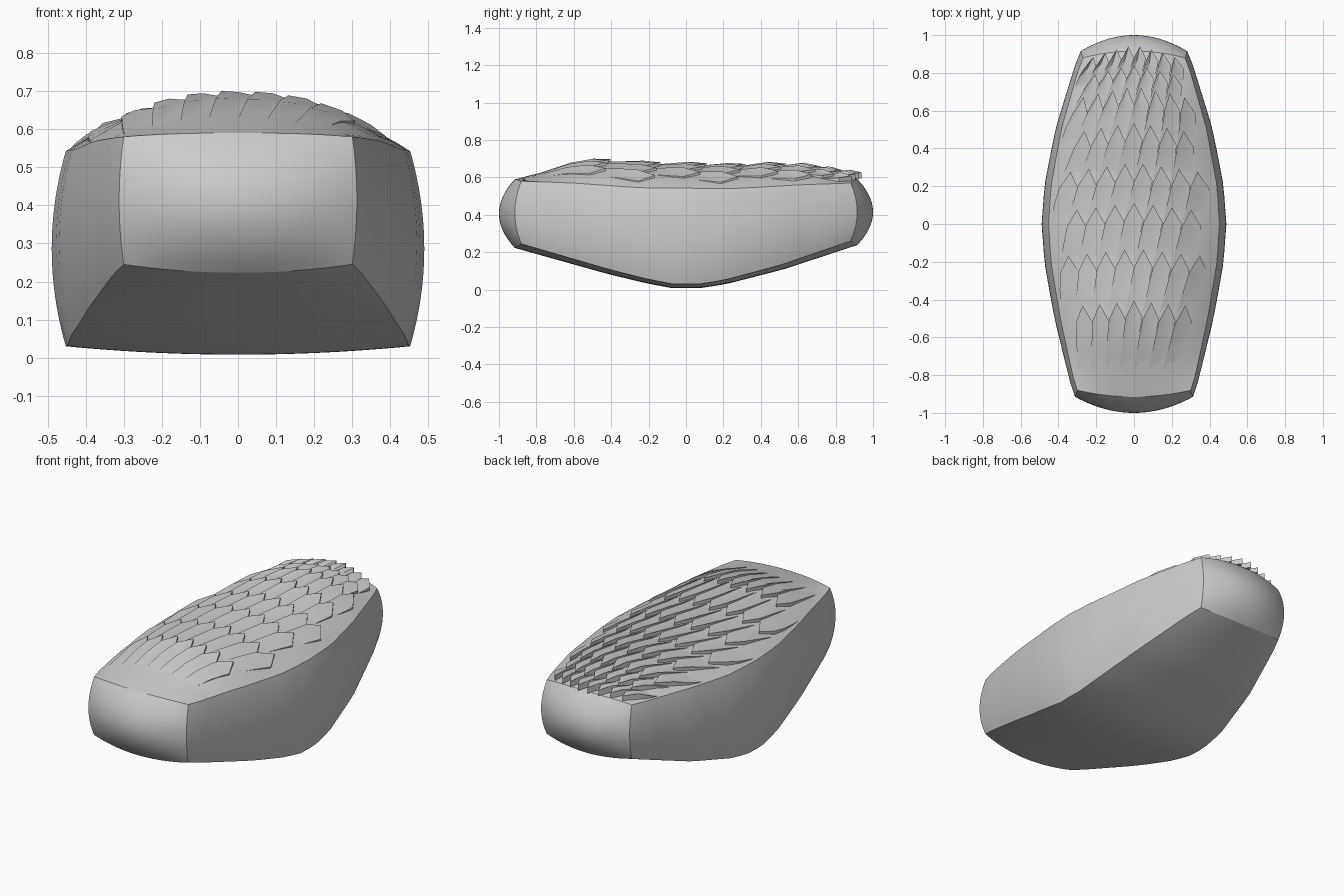
import bpy, bmesh, math
from mathutils import Vector

if "Cube" in bpy.data.objects:
    bpy.data.objects.remove(bpy.data.objects["Cube"])


def lerp_table(table, y):
    if y <= table[0][0]:
        return table[0][1]
    for (y0, v0), (y1, v1) in zip(table, table[1:]):
        if y <= y1:
            return v0 + (v1 - v0) * (y - y0) / (y1 - y0)
    return table[-1][1]


# Profiles along the length (y, value)
WIDTH = [(-.88, .30), (-.8, .325), (-.5, .39), (-.2, .44), (0, .452),
         (.2, .44), (.5, .385), (.8, .30), (.88, .27)]
TOP = [(-.88, .58), (-.6, .57), (-.25, .545), (.25, .54), (.6, .56), (.88, .57)]
BOTTOM = [(-.88, .245), (-.4, .105), (-.2, .055), (-.07, .03), (.07, .03),
          (.2, .05), (.5, .13), (.88, .26)]
CROWN = [(-.88, .01), (-.6, .095), (-.42, .125), (0, .118), (.4, .11),
         (.65, .085), (.88, .022)]
BULGE = [(-.88, .012), (-.4, .03), (0, .037), (.4, .03), (.88, .012)]


def shape(a, c, b):
    """Map a point of the unit cube (a across, c along, b up) onto the body."""
    y0 = c * .88
    ka, kb = max(0, 1 - a * a), max(0, 1 - b * b)
    x = a * (lerp_table(WIDTH, y0) + lerp_table(BULGE, y0) * kb)
    y = c * (.88 + .035 * ka + .035 * kb + .05 * ka * kb)
    zt, zb = lerp_table(TOP, y0), lerp_table(BOTTOM, y0)
    zt += lerp_table(CROWN, y0) * max(0, 1 - abs(a) ** 2.5)
    zb -= .022 * ka
    return Vector((x, y, zb + (zt - zb) * (b + 1) / 2))


def add_object(name, bm, angle):
    bmesh.ops.recalc_face_normals(bm, faces=bm.faces)
    mesh = bpy.data.meshes.new(name)
    bm.to_mesh(mesh)
    bm.free()
    obj = bpy.data.objects.new(name, mesh)
    bpy.context.collection.objects.link(obj)
    bpy.ops.object.select_all(action='DESELECT')
    obj.select_set(True)
    bpy.context.view_layer.objects.active = obj
    bpy.ops.object.shade_smooth_by_angle(angle=math.radians(angle))
    return obj


# Body: bulging tapered block from a subdivided cube
bm = bmesh.new()
bmesh.ops.create_cube(bm, size=2)
bmesh.ops.subdivide_edges(bm, edges=bm.edges[:], cuts=23, use_grid_fill=True)
for v in bm.verts:
    v.co = shape(*v.co)
add_object("body", bm, 28)


def add_scale(bm, a0, half, tip, length, shear, lift):
    """One pointed plate, buried at the root and raised at the tip."""
    shoulder = .09 if length > .25 else .06
    grid = []
    for t in (0, .33, .67, 1):
        row = []
        for s in (-1, 0, 1):
            end = tip - (shoulder if s else 0)
            c = tip - length + (end - tip + length) * t
            a = a0 + s * half - shear * (1 - t)
            a = max(-.97, min(.97, a))
            h = -.006 + (lift + .006) * t
            h -= .006 * t * s
            p = shape(a, c / .905, 1)
            row.append((p + Vector((0, 0, h)), p + Vector((0, 0, min(h, 0) - .012 + .4 * lift * t))))
        grid.append(row)
    top = [[bm.verts.new(p[0]) for p in r] for r in grid]
    low = [[bm.verts.new(p[1]) for p in r] for r in grid]
    for i in range(3):
        for j in range(2):
            for g in (top, low):
                bm.faces.new((g[i][j], g[i][j + 1], g[i + 1][j + 1], g[i + 1][j]))
        for j in (0, 2):
            bm.faces.new((top[i][j], top[i + 1][j], low[i + 1][j], low[i][j]))
    for i in (0, 3):
        for j in range(2):
            bm.faces.new((top[i][j], top[i][j + 1], low[i][j + 1], low[i][j]))


# Top scales: staggered overlapping rows, tips toward the back
bm = bmesh.new()
rows = [(-.4, .42, .018), (-.13, .38, .018), (.11, .36, .018), (.32, .33, .018),
        (.53, .32, .020), (.72, .30, .024), (.83, .2, .028), (.935, .18, .036)]
for i, (tip, length, lift) in enumerate(rows):
    count = 8 if i % 2 else 7
    pitch = .225
    for k in range(count):
        a0 = (k - (count - 1) / 2) * pitch
        add_scale(bm, a0, pitch * .5, tip - .05 * abs(a0), length, .14, lift * (1 - .3 * abs(a0)))
add_object("top_scales", bm, 25)
